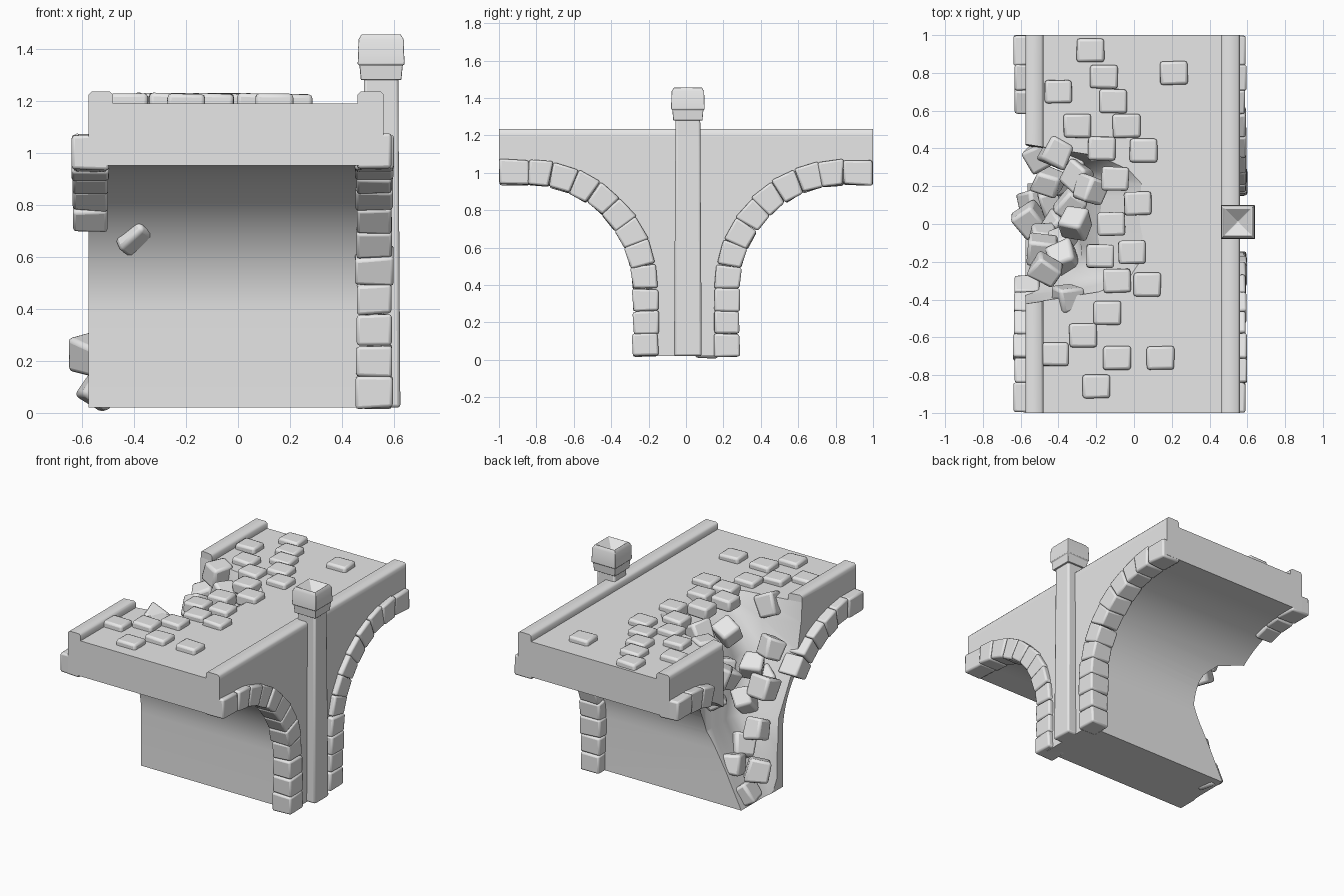
import bpy, bmesh, math, random
from mathutils import Vector, Euler

random.seed(7)
if "Cube" in bpy.data.objects:
    bpy.data.objects.remove(bpy.data.objects["Cube"], do_unlink=True)

stone = bpy.data.materials.new("grey_stone")
stone.use_nodes = True
GREY = (0.8, 0.8, 0.8, 1)
stone.diffuse_color = GREY
stone.node_tree.nodes["Principled BSDF"].inputs["Base Color"].default_value = GREY

BASE, DECK, TOP = 0.02, 1.19, 1.235
LEFT, RIGHT = -0.575, 0.56


def loft(name, rings, bevel=0.0):
    """Closed solid through a stack of equal-length point rings."""
    bm = bmesh.new()
    rows = [[bm.verts.new(p) for p in ring] for ring in rings]
    n = len(rows[0])
    for lo, hi in zip(rows, rows[1:]):
        for i in range(n):
            bm.faces.new((lo[i], lo[(i + 1) % n], hi[(i + 1) % n], hi[i]))
    bm.faces.new(rows[0][::-1])
    bm.faces.new(rows[-1])
    bmesh.ops.recalc_face_normals(bm, faces=bm.faces)
    mesh = bpy.data.meshes.new(name)
    bm.to_mesh(mesh)
    bm.free()
    mesh.materials.append(stone)
    obj = bpy.data.objects.new(name, mesh)
    bpy.context.collection.objects.link(obj)
    if bevel:
        mod = obj.modifiers.new("worn_edges", "BEVEL")
        mod.width, mod.segments = bevel, 2
    return obj


def smooth(obj, angle=35):
    bpy.ops.object.select_all(action="DESELECT")
    obj.select_set(True)
    bpy.context.view_layer.objects.active = obj
    bpy.ops.object.shade_smooth_by_angle(angle=math.radians(angle))


def square(cx, cy, half, z):
    return [(cx + sx * half, cy + sy * half, z)
            for sx, sy in ((-1, -1), (1, -1), (1, 1), (-1, 1))]


def jitter(p, amount):
    return tuple(c + random.uniform(-amount, amount) for c in p)


def block(name, centre, size, turn, rough, bevel):
    """Worn stone block with slightly uneven corners."""
    spin = Euler(turn).to_matrix()
    rings = []
    for z in (-0.5, 0.5):
        ring = [jitter((p[0] * size[0], p[1] * size[1], p[2] * size[2]), rough)
                for p in square(0, 0, 0.5, z)]
        rings.append([Vector(centre) + spin @ Vector(p) for p in ring])
    smooth(loft(name, rings, bevel))


# Arch curve: a straight leg, a quarter ellipse and a short flat crown
SPRING, CROWN = 0.38, 0.84


def arc(width, height, t):
    a = t * math.pi / 2
    return CROWN - width * math.cos(a), SPRING + height * math.sin(a)


# Bridge body
half = [(0.215, BASE)] + [arc(0.625, 0.57, i / 20) for i in range(21)] + [(1, 0.95)]
profile = half + [(1, DECK), (-1, DECK)] + [(-y, z) for y, z in half[::-1]]
body = loft("bridge_body", [[(x, y, z) for y, z in profile] for x in (LEFT, RIGHT)])

# Chamfered parapets
parapets = []
for name, a, b in (("broken_parapet", LEFT, -0.48), ("whole_parapet", 0.46, RIGHT)):
    c = 0.012
    shape = [(a, DECK), (a, TOP - c), (a + c, TOP), (b - c, TOP), (b, TOP - c), (b, DECK)]
    parapets.append(loft(name, [[(x, y, z) for x, z in shape] for y in (-1, 1)]))

# Collapsed hollow: height, depth of the break, and where its front wall stands
BREAK = [(-0.1, -0.62, -0.17), (BASE, -0.565, -0.17), (0.25, -0.44, -0.17),
         (0.5, -0.32, -0.18), (0.85, -0.27, -0.38), (1.05, -0.18, -0.42),
         (DECK, 0.04, -0.43), (1.35, 0.12, -0.43)]
BACK_WALL = 0.43

rings = []
for z, depth, front in BREAK:
    edge = []
    for i in range(13):
        t = i / 6 - 1
        x = depth - (depth + 0.62) * abs(t) ** 6
        y = front + (BACK_WALL - front) * i / 12
        edge.append((x + random.uniform(-0.012, 0.012) * (z > 0.1), y, z))
    rings.append([(-0.9, front, z)] + edge + [(-0.9, BACK_WALL, z)])
hollow = loft("hollow_cutter", rings)
hollow.hide_render = True
for obj in [body, parapets[0]]:
    cut = obj.modifiers.new("collapse", "BOOLEAN")
    cut.operation, cut.solver, cut.object = "DIFFERENCE", "EXACT", hollow
    bpy.context.view_layer.objects.active = obj
    bpy.ops.object.modifier_apply(modifier="collapse")
bpy.data.objects.remove(hollow, do_unlink=True)
smooth(body, 30)
for obj in parapets:
    smooth(obj, 50)

# Arch stones: joints as pairs of inner and outer points
INNER, OUTER = 0.555, 0.69
legs = [BASE + (SPRING - BASE) * i / 3 for i in range(3)]
joints = [((CROWN - INNER, z), (CROWN - OUTER, z)) for z in legs]
joints += [(arc(INNER, INNER, i / 8), arc(OUTER, OUTER, i / 8)) for i in range(9)]
joints.append(((1, SPRING + INNER), (1, SPRING + OUTER)))


def arch_stones(name, side, x0, x1, first):
    for i in range(first, len(joints) - 1):
        quad = [joints[i][0], joints[i][1], joints[i + 1][1], joints[i + 1][0]]
        grow = random.uniform(-0.006, 0.006)
        rings = []
        for x in (x0 - grow, x1 + grow):
            ring = []
            for y, z in quad:
                dy, dz = (random.uniform(-0.006, 0.006) for _ in "yz")
                ring.append((x, side * min(1, y + dy), z + dz))
            rings.append(ring)
        smooth(loft(f"{name}_{i}", rings, 0.012))


for label, side, first in (("front", -1, 6), ("back", 1, 9)):
    arch_stones(f"{label}_whole_arch_stone", side, 0.453, 0.594, 0)
    arch_stones(f"{label}_broken_arch_stone", side, -0.635, -0.5, first)

# Pillar and its hollow-topped cap
PX, PY = 0.55, 0.01
smooth(loft("pillar", [square(PX, PY, h, z) for h, z in ((0.074, BASE), (0.066, 1.3))], 0.012))
CAP = [(0.078, 1.28), (0.083, 1.335), (0.09, 1.34), (0.087, 1.435), (0.075, 1.455),
       (0.07, 1.455), (0.005, 1.4)]
smooth(loft("pillar_cap", [square(PX, PY, h, z) for h, z in CAP], 0.004))

# Paving stones scattered along the deck
PAVING = [(-.23, .92), (-.16, .78), (.21, .8), (-.4, .7), (-.11, .65), (-.3, .52),
          (-.04, .52), (-.17, .4), (.05, .39), (-.1, .24), (.02, .11), (-.12, 0),
          (-.18, -.17), (-.01, -.15), (-.09, -.3), (.07, -.32), (-.14, -.47),
          (-.27, -.59), (-.42, -.69), (-.09, -.71), (.14, -.71), (-.2, -.86)]
for i, (x, y) in enumerate(PAVING):
    turn = [random.uniform(-0.02, 0.02) for _ in "xyz"]
    block(f"paving_stone_{i}", (x, y, 1.187), (0.145, 0.125, 0.08), turn, 0.003, 0.015)

# Rubble tumbling down the hollow
RUBBLE = [(-.35, -.39, 1.13), (-.47, -.24, .93), (-.31, 0, 1.08), (-.37, -.18, .8),
          (-.49, -.14, .7), (-.48, -.07, .44), (-.55, .02, .22), (-.4, -.02, .33),
          (-.34, .1, .89), (-.53, .11, .09), (-.43, .12, .27), (-.36, .24, .74),
          (-.23, .18, 1.12), (-.31, .34, .98), (-.5, .36, .97), (-.41, .38, 1.14),
          (-.37, -.1, .6), (-.4, -.25, .69), (-.3, .25, 1.04), (-.45, .22, .9)]
for i, spot in enumerate(RUBBLE):
    size = [random.uniform(0.12, 0.15) for _ in "xyz"]
    turn = [random.uniform(-0.7, 0.7) for _ in "xyz"]
    block(f"rubble_{i}", spot, size, turn, 0.012, 0.018)
